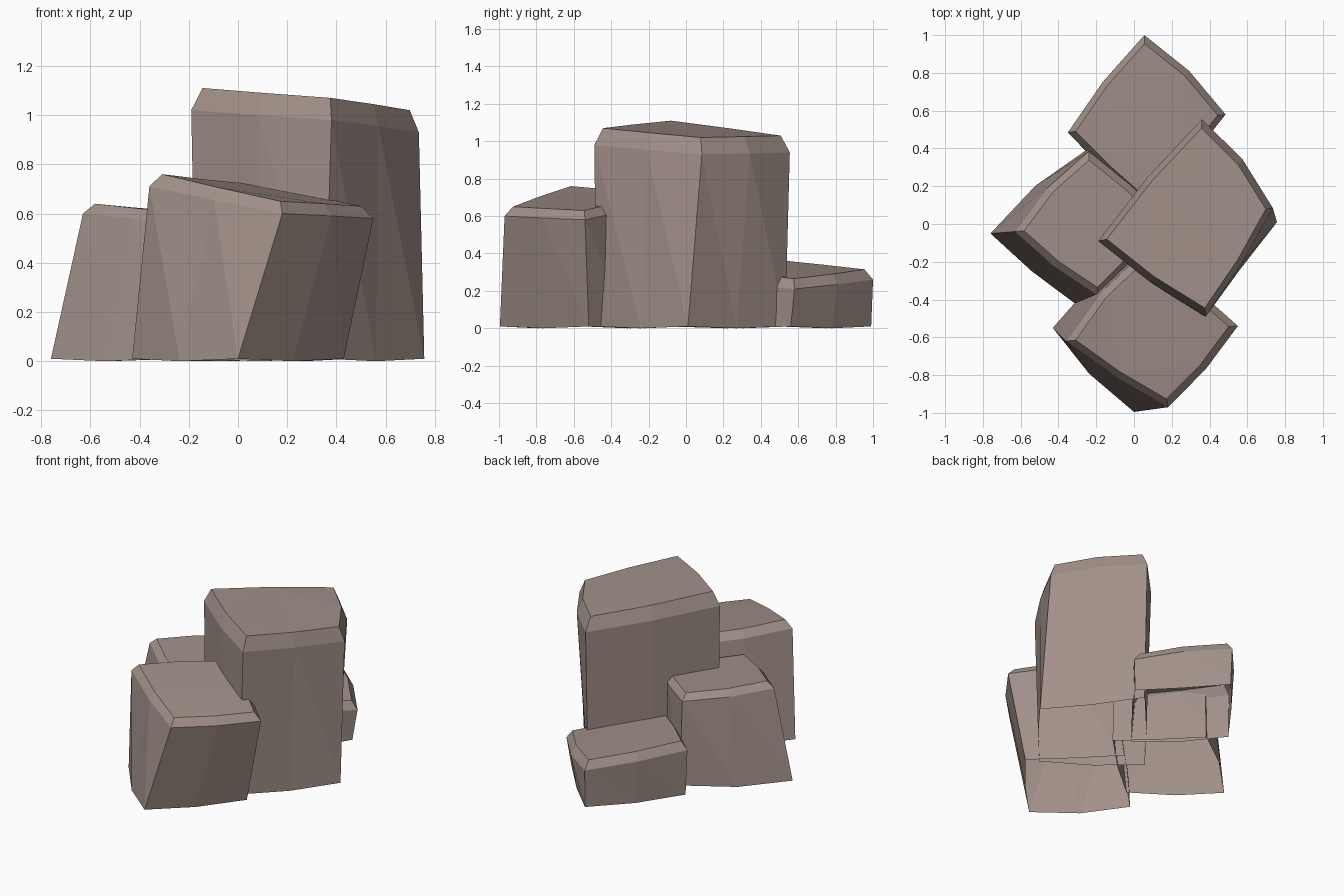
import bpy, bmesh
from mathutils import Vector

if "Cube" in bpy.data.objects:
    bpy.data.objects.remove(bpy.data.objects["Cube"])

stone = bpy.data.materials.new("stone")
stone.diffuse_color = (0.36, 0.28, 0.25, 1)
stone.use_nodes = True
stone.node_tree.nodes["Principled BSDF"].inputs["Base Color"].default_value = stone.diffuse_color


def ring(corners, bulges, drop=0.0):
    """Four corners (left, front, right, back) plus a bulged midpoint on every edge."""
    pts = []
    for i, b in enumerate(bulges):
        p, q = Vector(corners[i]), Vector(corners[(i + 1) % 4])
        out = Vector((q.y - p.y, p.x - q.x, 0)).normalized()
        pts += [p, (p + q) / 2 + out * b - Vector((0, 0, drop))]
    return pts


def rock(name, base, shoulder, base_bulge, top_bulge, rise, scale):
    low = ring([(x, y, 0.01) for x, y in base], base_bulge, 0.01)
    mid = ring(shoulder, top_bulge)
    c = sum(mid, Vector()) / 8
    cap = [Vector((c.x + (p.x - c.x) * scale, c.y + (p.y - c.y) * scale, p.z + rise))
           for p in mid]
    bm = bmesh.new()
    lo, mi, to = [[bm.verts.new(p) for p in r] for r in (low, mid, cap)]
    for i in range(8):
        j = (i + 1) % 8
        # split each side so facets meet at the shoulder midpoint
        if i % 2 == 0:
            bm.faces.new((lo[i], lo[j], mi[i]))
            bm.faces.new((lo[j], mi[j], mi[i]))
        else:
            bm.faces.new((lo[i], lo[j], mi[i]))
            bm.faces.new((lo[j], mi[j], mi[i]))
        bm.faces.new((mi[i], mi[j], to[j], to[i]))
    top = bm.faces.new(to)
    bmesh.ops.triangulate(bm, faces=[top])
    me = bpy.data.meshes.new(name)
    bm.to_mesh(me)
    bm.free()
    me.materials.append(stone)
    bpy.context.collection.objects.link(bpy.data.objects.new(name, me))


# tall central block
rock("tall_rock",
     [(-0.17, -0.10), (0.35, -0.48), (0.757, 0.01), (0.36, 0.53)],
     [(-0.19, -0.09, 1.02), (0.38, -0.49, 0.98), (0.735, 0.085, 0.93), (0.36, 0.555, 0.94)],
     (0.01, 0.01, 0, 0.01), (0.02, 0.015, 0.035, 0.02), 0.09, 0.91)

# leaning front block
rock("front_rock",
     [(-0.43, -0.55), (0.0, -0.995), (0.43, -0.52), (0.0, -0.09)],
     [(-0.36, -0.62, 0.71), (0.18, -0.97, 0.60), (0.55, -0.54, 0.58), (0.05, -0.15, 0.67)],
     (0.03, 0.01, 0.01, 0.01), (0.015, 0.02, 0.02, 0.03), 0.05, 0.89)

# left block, tapering upward
rock("left_rock",
     [(-0.76, -0.05), (-0.30, -0.43), (0.17, 0.0), (-0.24, 0.40)],
     [(-0.63, -0.04, 0.60), (-0.19, -0.38, 0.56), (0.18, 0.02, 0.53), (-0.24, 0.385, 0.57)],
     (0.015, 0.01, 0.01, 0.035), (0.02, 0.01, 0.01, 0.03), 0.04, 0.88)

# low back block
rock("back_rock",
     [(-0.34, 0.49), (0.07, 0.06), (0.46, 0.56), (0.06, 0.99)],
     [(-0.35, 0.485, 0.31), (0.07, 0.09, 0.26), (0.485, 0.58, 0.21), (0.055, 1.0, 0.26)],
     (0.01, 0.01, 0.01, 0.01), (0.01, 0.01, 0.03, 0.02), 0.055, 0.90)
